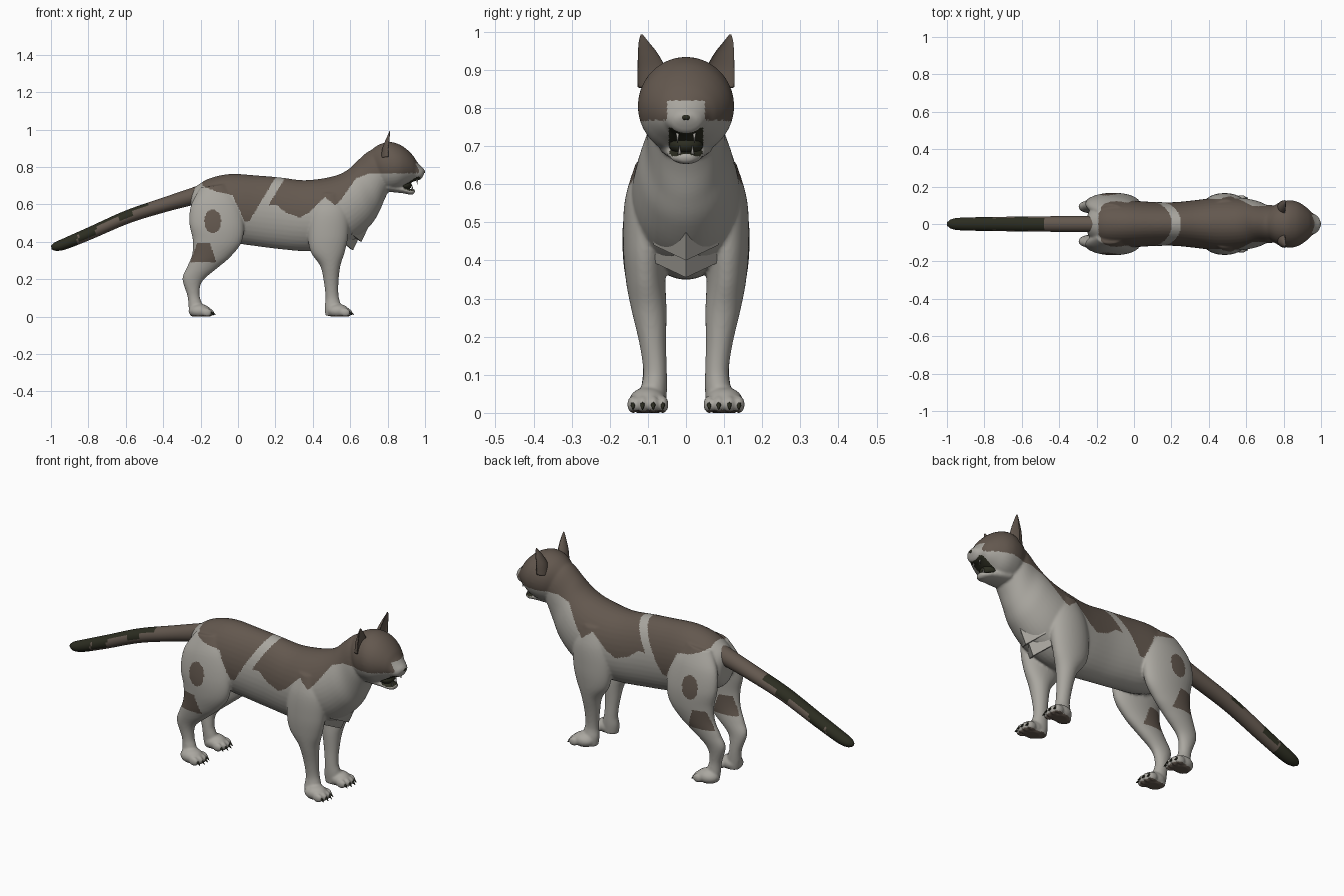
import bpy, bmesh, math
from mathutils import Vector, Matrix

if "Cube" in bpy.data.objects:
    bpy.data.objects.remove(bpy.data.objects["Cube"])


def material(name, rgb):
    m = bpy.data.materials.new(name)
    m.diffuse_color = (*rgb, 1)
    m.use_nodes = True
    m.node_tree.nodes["Principled BSDF"].inputs["Base Color"].default_value = m.diffuse_color
    return m


LIGHT = material("light_fur", (0.40, 0.385, 0.35))
BROWN = material("brown_fur", (0.125, 0.097, 0.077))
DARK = material("dark_fur", (0.025, 0.026, 0.015))
MATS = [LIGHT, BROWN, DARK]


def spline(rows, steps):
    """Catmull-Rom through rows of numbers."""
    out = []
    for i in range(len(rows) - 1):
        p = [rows[max(0, min(len(rows) - 1, i + k))] for k in (-1, 0, 1, 2)]
        for s in range(steps):
            t = s / steps
            out.append([0.5 * (2 * b + (c - a) * t + (2 * a - 5 * b + 4 * c - d) * t * t
                               + (3 * b - a - 3 * c + d) * t ** 3) for a, b, c, d in zip(*p)])
    return out + [list(rows[-1])]


def loft(bm, rows, side=1, seg=40, steps=6, cup=False):
    """Skin oval rings; a row is (x, z) and (x, z) of opposite edges, centre y, half width."""
    rings = []
    for xa, za, xb, zb, y, w in spline(rows, steps):
        ring = []
        for k in range(seg):
            a = 2 * math.pi * k / seg
            s = math.sin(a)
            if cup and s < 0:
                s *= -0.35
            ring.append(bm.verts.new(((xa + xb) / 2 + (xa - xb) / 2 * s,
                                      side * (y + w * math.cos(a)),
                                      (za + zb) / 2 + (za - zb) / 2 * s)))
        rings.append(ring)
    for r, q in zip(rings, rings[1:]):
        for k in range(seg):
            j = (k + 1) % seg
            bm.faces.new((r[k], r[j], q[j], q[k]))
    bm.faces.new(rings[0])
    bm.faces.new(rings[-1])


def ball(bm, centre, radii):
    m = Matrix.Translation(centre) @ Matrix.Diagonal((*radii, 1))
    bmesh.ops.create_uvsphere(bm, u_segments=20, v_segments=12, radius=1, matrix=m)


def spike(bm, base, direction, radius):
    d = Vector(direction)
    m = Matrix.Translation(Vector(base) + d / 2) @ d.to_track_quat('Z', 'Y').to_matrix().to_4x4()
    bmesh.ops.create_cone(bm, cap_ends=True, segments=8, radius1=radius, radius2=0.001,
                          depth=d.length, matrix=m)


def finish(name, bm, mats):
    bmesh.ops.recalc_face_normals(bm, faces=bm.faces[:])
    me = bpy.data.meshes.new(name)
    bm.to_mesh(me)
    bm.free()
    me.shade_smooth()
    for m in mats:
        me.materials.append(m)
    ob = bpy.data.objects.new(name, me)
    bpy.context.scene.collection.objects.link(ob)
    return ob


def centred(rows):
    return [(a, b, c, d, 0, w) for a, b, c, d, w in rows]


# Torso and neck
body = bmesh.new()
loft(body, centred([
    (-.26, .66, -.25, .58, .03), (-.22, .70, -.24, .50, .08), (-.15, .74, -.17, .45, .115),
    (-.04, .763, -.04, .40, .125), (.10, .755, .10, .377, .118), (.22, .745, .22, .362, .117),
    (.34, .730, .36, .350, .13), (.44, .737, .50, .357, .145), (.53, .757, .62, .41, .14),
    (.59, .788, .71, .49, .125), (.64, .835, .755, .56, .105), (.70, .885, .785, .63, .10),
    (.76, .90, .81, .68, .09)]))

# Head and lower jaw
loft(body, centred([
    (.70, .88, .77, .67, .085), (.75, .918, .80, .672, .113), (.81, .934, .84, .675, .126),
    (.86, .922, .87, .685, .122), (.90, .897, .90, .702, .105), (.935, .862, .925, .715, .082),
    (.955, .832, .945, .725, .062), (.975, .807, .965, .73, .05), (.99, .793, .98, .737, .038),
    (1.0, .78, .992, .757, .016)]))
loft(body, centred([
    (.80, .72, .80, .668, .07), (.88, .70, .88, .660, .05), (.92, .684, .915, .653, .038),
    (.94, .683, .937, .654, .026), (.948, .677, .945, .662, .01)]))

# Legs, paws and eyelids, mirrored
FRONT_LEG = [
    (.43, .66, .55, .66, .09, .04), (.39, .56, .59, .56, .105, .055),
    (.375, .45, .59, .44, .108, .057), (.387, .35, .572, .35, .106, .052),
    (.44, .27, .547, .27, .097, .046), (.46, .18, .537, .18, .087, .035),
    (.468, .10, .538, .11, .081, .031), (.463, .05, .55, .06, .085, .035),
    (.468, .005, .55, .005, .088, .034)]
HIND_LEG = [
    (-.20, .69, -.06, .71, .07, .035), (-.25, .60, .0, .62, .095, .05),
    (-.26, .50, .03, .50, .11, .055), (-.242, .41, .02, .40, .112, .053),
    (-.246, .33, -.04, .32, .108, .045), (-.275, .26, -.11, .26, .10, .038),
    (-.297, .20, -.19, .19, .092, .031), (-.27, .11, -.206, .12, .085, .028),
    (-.264, .05, -.19, .06, .088, .031), (-.255, .005, -.19, .005, .09, .031)]
TOES = [(.061, -.006), (.086, .004), (.114, .004), (.139, -.006)]
claws = bmesh.new()
for side in (-1, 1):
    loft(body, FRONT_LEG, side)
    loft(body, HIND_LEG, side)
    ball(body, (.925, side * .048, .812), (.018, .02, .014))
    for paw_x in (.535, -.205):
        ball(body, (paw_x, side * .1, .03), (.06, .05, .038))
        for y, dx in TOES:
            ball(body, (paw_x + .045 + dx, side * y, .022), (.027, .0155, .023))
            spike(claws, (paw_x + .06 + dx, side * y, .026), (.022, 0, -.018), .0085)
finish("claws", claws, [DARK])
body = finish("body", body, [])

# Fuse the body into one soft skin
remesh = body.modifiers.new("fuse", 'REMESH')
remesh.mode = 'VOXEL'
remesh.voxel_size = 0.006
soften = body.modifiers.new("soften", 'SMOOTH')
soften.factor = 0.5
soften.iterations = 5
skin = bpy.data.meshes.new_from_object(body.evaluated_get(bpy.context.evaluated_depsgraph_get()))
body.modifiers.clear()
body.data = skin
skin.materials.clear()
for m in MATS:
    skin.materials.append(m)
for v in skin.vertices:
    v.co.z = max(v.co.z, 0)
skin.shade_smooth()
skin.update()

# Coat pattern: lower edge of the brown saddle along the back
EDGE = [(-.19, .70), (-.12, .67), (-.03, .65), (.035, .51), (.08, .51), (.14, .59), (.20, .60),
        (.26, .555), (.33, .53), (.385, .56), (.465, .64), (.52, .595), (.55, .625),
        (.63, .74), (.70, .765), (1.1, .77)]


def coat(c, n):
    x, y, z = c.x, abs(c.y), c.z
    if .885 < x < .975 and y < .045 and .665 < z < .75:      # mouth lining
        if (z > .70 and n.z < -.6) or (z < .70 and n.z > .5):
            return 2
    if z < .008 and n.z < -.7:                               # paw pads
        return 1
    if x > .88 and z < .82 and y < .05:                      # muzzle
        return 0
    if y > .10 and ((x + .135) / .045) ** 2 + ((z - .51) / .062) ** 2 < 1:
        return 1                                             # thigh spot
    if .29 < z < .395 and abs(x + .185) < .07 - (z - .29) * .35:
        return 1                                             # hock spot
    if abs(x - (.14 + (z - .6) * .6)) < .026:                # pale band between saddles
        return 0
    for (x0, z0), (x1, z1) in zip(EDGE, EDGE[1:]):
        if x0 <= x < x1:
            return int(z > z0 + (z1 - z0) * (x - x0) / (x1 - x0))
    return 0


for p in skin.polygons:
    p.material_index = coat(p.center, p.normal)

# Tail with dark blotches
bm = bmesh.new()
loft(bm, centred([
    (-.17, .715, -.15, .62, .045), (-.26, .685, -.24, .597, .044), (-.40, .637, -.385, .56, .042),
    (-.60, .568, -.58, .50, .04), (-.80, .478, -.78, .415, .037), (-.93, .42, -.915, .362, .034),
    (-.98, .397, -.97, .352, .026), (-1.0, .38, -.996, .36, .01)]), steps=14)
tail = finish("tail", bm, MATS)
for p in tail.data.polygons:
    x, nz = p.center.x, p.normal.z
    dark = (x < -.86 or (-.85 < x < -.76 and nz > -.6) or (-.64 < x < -.56 and nz > -.1)
            or (x < -.48 and nz > .55))
    p.material_index = 2 if dark else (1 if x < -.215 else 0)

# Ears, hollow at the front
for side, label in ((-1, "right_ear"), (1, "left_ear")):
    bm = bmesh.new()
    loft(bm, [(.765, .85, .845, .86, .085, .042), (.772, .90, .84, .905, .09, .037),
              (.787, .94, .832, .945, .10, .026), (.802, .973, .822, .973, .111, .013),
              (.81, .992, .815, .992, .116, .003)], side, seg=28, cup=True)
    finish(label, bm, [BROWN])

# Nose and open mouth
bm = bmesh.new()
ball(bm, (.992, 0, .775), (.009, .013, .008))
finish("nose", bm, [DARK])
bm = bmesh.new()
ball(bm, (.885, 0, .703), (.045, .045, .027))
finish("mouth", bm, [DARK])
bm = bmesh.new()
for side in (-1, 1):
    spike(bm, (.958, side * .022, .738), (0, 0, -.03), .005)
    spike(bm, (.932, side * .017, .678), (0, 0, .024), .005)
finish("fangs", bm, [LIGHT])

# Layered chest fur
for i, (x, z) in enumerate(((.70, .485), (.655, .44))):
    bm = bmesh.new()
    top = [bm.verts.new((x - .075 * abs(k), .09 * k, z)) for k in (-1, 0, 1)]
    low = [bm.verts.new((x - .04 - .05 * abs(k), .085 * k, z - .085 + .04 * abs(k))) for k in (-1, 0, 1)]
    for k in (0, 1):
        bm.faces.new((top[k], low[k], low[k + 1], top[k + 1]))
    tuft = finish(f"chest_fur_{i + 1}", bm, [LIGHT])
    for p in tuft.data.polygons:
        p.use_smooth = False
    tuft.modifiers.new("thickness", 'SOLIDIFY').thickness = 0.012
